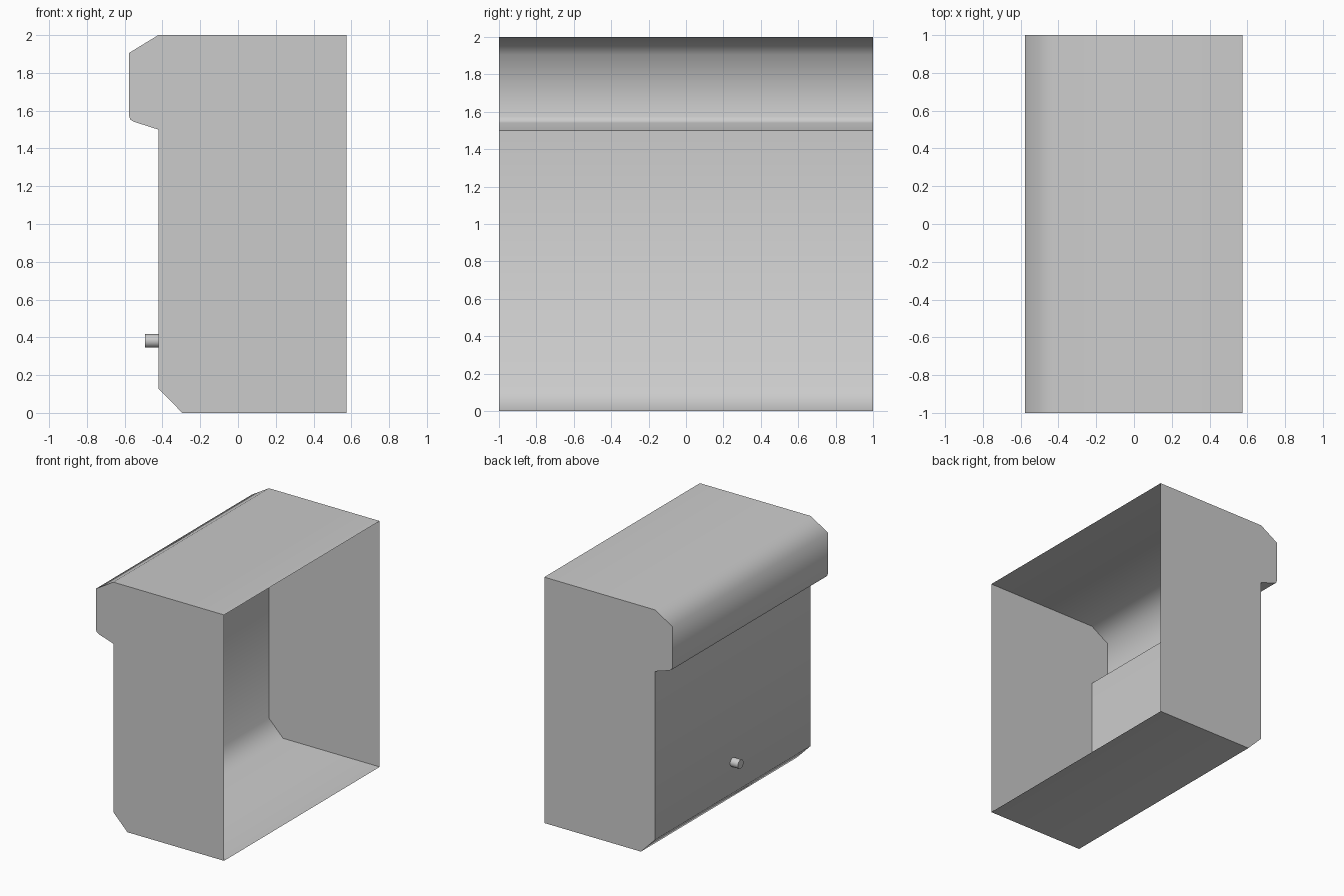
import bpy
import bmesh
import math
from mathutils import Matrix

cube = bpy.data.objects.get("Cube")
if cube:
    bpy.data.objects.remove(cube, do_unlink=True)

# Single light grey finish
grey = bpy.data.materials.new("light grey")
grey.use_nodes = True
colour = (0.6, 0.6, 0.6, 1.0)
grey.diffuse_color = colour
grey.node_tree.nodes["Principled BSDF"].inputs["Base Color"].default_value = colour


def add_object(name, bm, angle):
    """Turn a bmesh into a smooth-shaded object that keeps its sharp edges."""
    mesh = bpy.data.meshes.new(name)
    bm.to_mesh(mesh)
    bm.free()
    mesh.materials.append(grey)
    obj = bpy.data.objects.new(name, mesh)
    bpy.context.collection.objects.link(obj)
    bpy.ops.object.select_all(action="DESELECT")
    obj.select_set(True)
    bpy.context.view_layer.objects.active = obj
    bpy.ops.object.shade_smooth_by_angle(angle=math.radians(angle))
    return obj


# Housing: thin sheet following the side profile, open on +x, closed at both ends
profile = [
    (0.575, 0), (-0.295, 0), (-0.422, 0.13), (-0.422, 1.5),
    (-0.55, 1.541), (-0.57, 1.552), (-0.578, 1.575),
    (-0.578, 1.905), (-0.422, 2), (0.575, 2),
]
bm = bmesh.new()
front = [bm.verts.new((x, -1, z)) for x, z in profile]
back = [bm.verts.new((x, 1, z)) for x, z in profile]
for i in range(len(profile) - 1):
    bm.faces.new((front[i], front[i + 1], back[i + 1], back[i]))
bm.faces.new(front[::-1])
bm.faces.new(back)
bmesh.ops.recalc_face_normals(bm, faces=bm.faces)
# Outward means the end at -y faces -y
bm.faces.ensure_lookup_table()
if bm.faces[-2].normal.y > 0:
    bmesh.ops.reverse_faces(bm, faces=bm.faces)
add_object("housing_shell", bm, 65)

# Peg: short round stub on the wall, with its hidden base left open
bm = bmesh.new()
placing = Matrix.Translation((-0.457, 0, 0.381)) @ Matrix.Rotation(-math.pi / 2, 4, "Y")
bmesh.ops.create_cone(bm, cap_ends=True, segments=24, radius1=0.036,
                      radius2=0.036, depth=0.07, matrix=placing)
bm.normal_update()
base = [f for f in bm.faces if f.normal.x > 0.9 and len(f.verts) > 4]
bmesh.ops.delete(bm, geom=base, context="FACES")
add_object("wall_peg", bm, 40)
